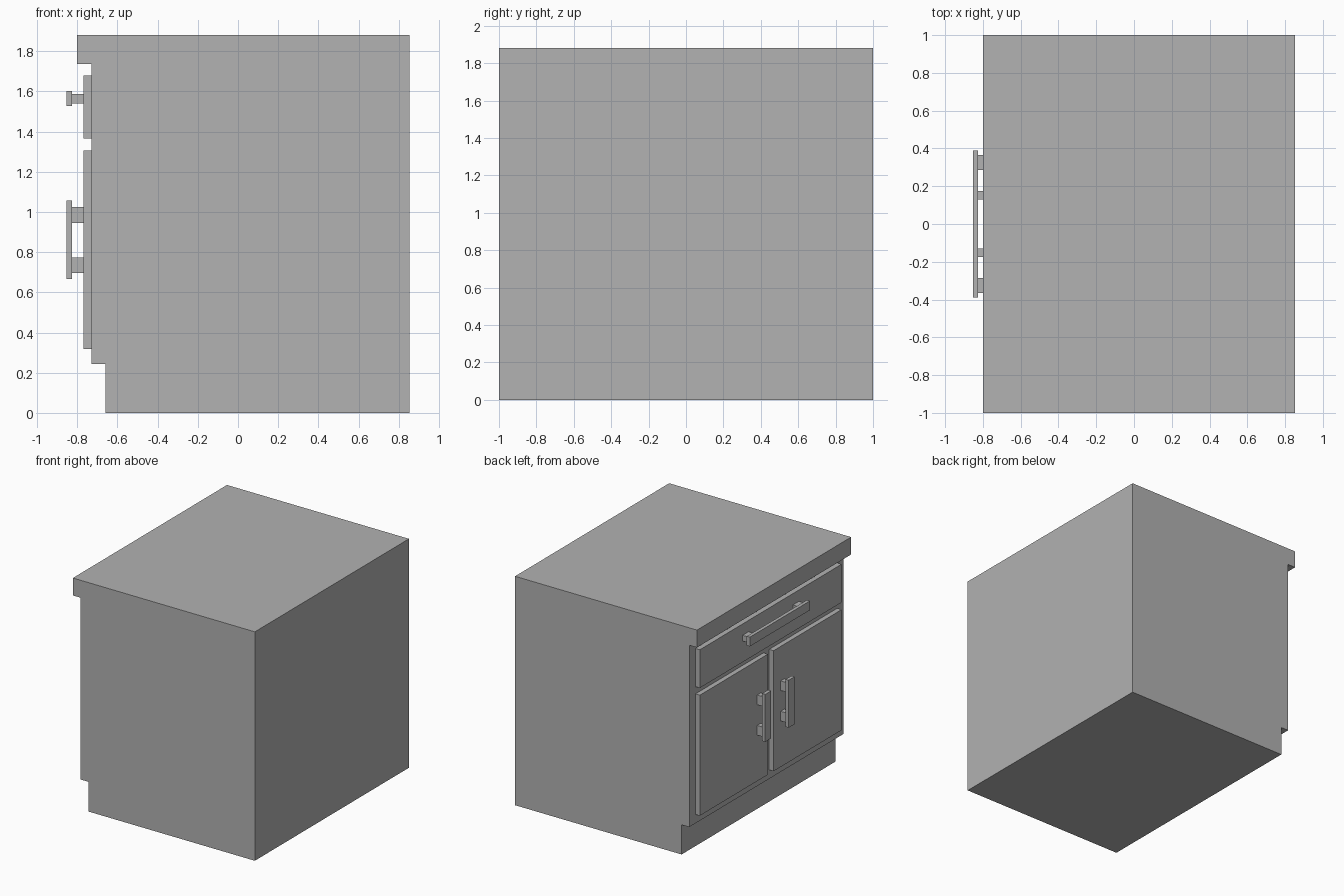
import bpy
import bmesh

cube = bpy.data.objects.get("Cube")
if cube:
    bpy.data.objects.remove(cube, do_unlink=True)

GREY = (0.445, 0.445, 0.445, 1.0)
grey = bpy.data.materials.new("plain_grey")
grey.use_nodes = True
grey.diffuse_color = GREY
grey.node_tree.nodes["Principled BSDF"].inputs["Base Color"].default_value = GREY


def add_object(name, bm):
    bmesh.ops.recalc_face_normals(bm, faces=bm.faces)
    mesh = bpy.data.meshes.new(name)
    bm.to_mesh(mesh)
    bm.free()
    mesh.materials.append(grey)
    obj = bpy.data.objects.new(name, mesh)
    bpy.context.collection.objects.link(obj)
    return obj


def add_box(bm, *spans):
    """Box from (low, high) spans along x, y and z."""
    verts = bmesh.ops.create_cube(bm, size=1)["verts"]
    for v in verts:
        v.co = [(lo + hi) / 2 + c * (hi - lo) for c, (lo, hi) in zip(v.co, spans)]


def panel(name, y, z):
    bm = bmesh.new()
    add_box(bm, PANEL_X, y, z)
    add_object(name, bm)


def handle(name, y, z, posts):
    """Flat bar held off the panel by two posts, given as (y, z) spans."""
    bm = bmesh.new()
    add_box(bm, BAR_X, y, z)
    for post_y, post_z in posts:
        add_box(bm, POST_X, post_y, post_z)
    add_object(name, bm)


# Depth layers of the fittings on the -x face
PANEL_X = (-0.77, -0.73)
POST_X = (-0.825, -0.77)
BAR_X = (-0.853, -0.825)

# Cabinet body: side profile with toe kick and worktop overhang, extruded along y
profile = [(0.853, 0), (0.853, 1.88), (-0.80, 1.88), (-0.80, 1.737),
           (-0.73, 1.737), (-0.73, 0.244), (-0.66, 0.244), (-0.66, 0)]
bm = bmesh.new()
side = bm.faces.new([bm.verts.new((x, -1, z)) for x, z in profile])
result = bmesh.ops.extrude_face_region(bm, geom=[side])
moved = [g for g in result["geom"] if isinstance(g, bmesh.types.BMVert)]
bmesh.ops.translate(bm, verts=moved, vec=(0, 2, 0))
add_object("cabinet_body", bm)

# Drawer front and its horizontal handle
panel("drawer_front", (-0.92, 0.92), (1.366, 1.68))
handle("drawer_handle", (-0.39, 0.39), (1.527, 1.603),
       [(span, (1.54, 1.587)) for span in ((-0.365, -0.287), (0.287, 0.365))])

# Pair of doors with vertical handles near the middle
for label, s in (("back", 1), ("front", -1)):
    def mirrored(a, b):
        return tuple(sorted((s * a, s * b)))

    panel(label + "_door", mirrored(0.037, 0.92), (0.317, 1.307))
    handle(label + "_door_handle", mirrored(0.114, 0.19), (0.667, 1.057),
           [(mirrored(0.129, 0.176), span) for span in ((0.695, 0.774), (0.945, 1.024))])
